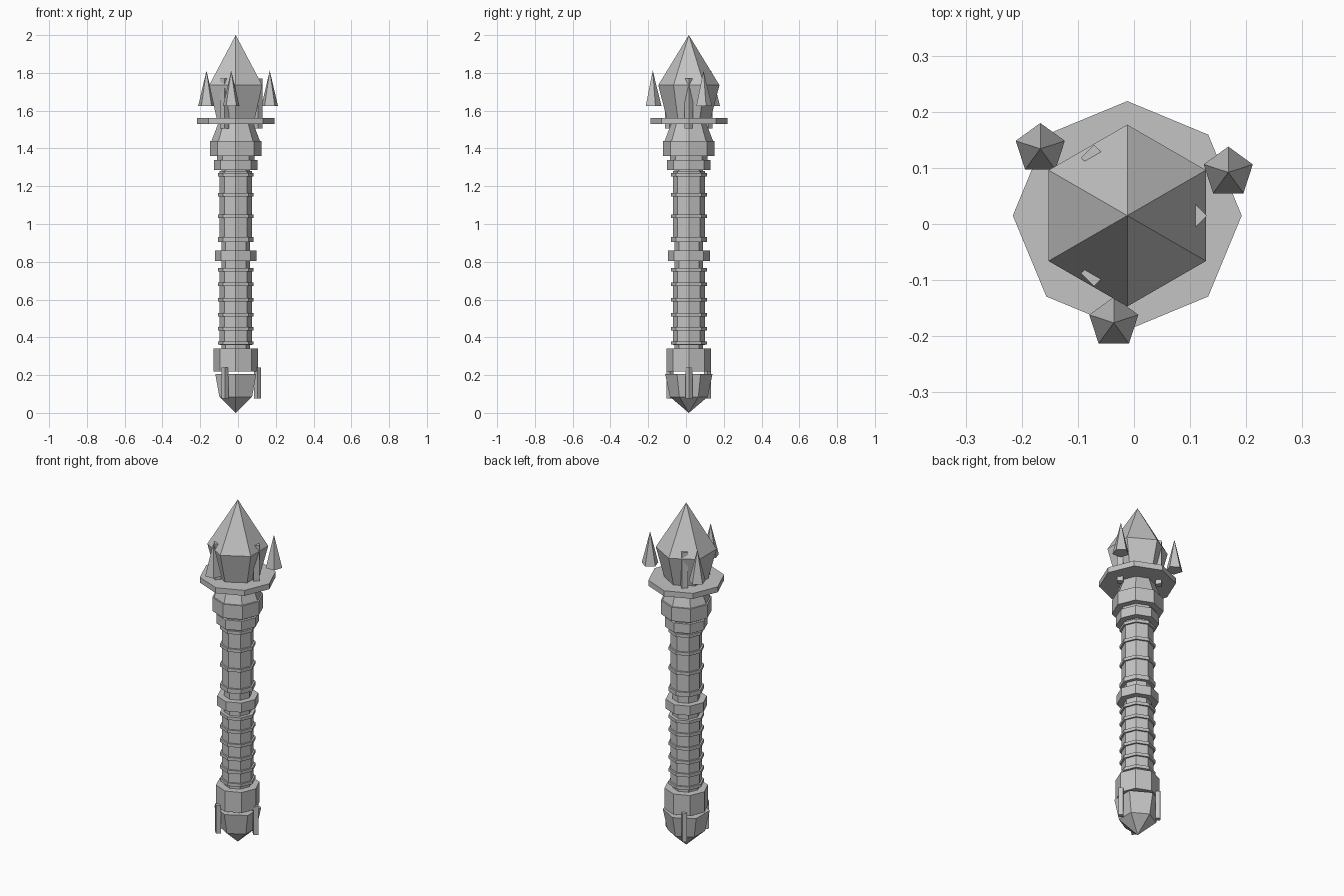
import bpy, bmesh, math

if "Cube" in bpy.data.objects:
    bpy.data.objects.remove(bpy.data.objects["Cube"])

CX, CY = -0.012, 0.015          # axis of the staff

stone = bpy.data.materials.new("stone grey")
stone.diffuse_color = (0.55, 0.55, 0.55, 1)
stone.use_nodes = True
stone.node_tree.nodes["Principled BSDF"].inputs["Base Color"].default_value = stone.diffuse_color


def lathe(name, sides, profile, x=CX, y=CY, turn=0.0):
    """Flat-sided solid from (radius, height) pairs; radius 0 makes a point."""
    bm = bmesh.new()
    rings = []
    for r, z in profile:
        if r == 0:
            rings.append([bm.verts.new((x, y, z))])
        else:
            angles = [math.radians(turn + 360 * i / sides) for i in range(sides)]
            rings.append([bm.verts.new((x + r * math.cos(a), y + r * math.sin(a), z))
                          for a in angles])
    for low, high in zip(rings, rings[1:]):
        for i in range(sides):
            j = (i + 1) % sides
            if len(low) == 1:
                bm.faces.new((low[0], high[j], high[i]))
            elif len(high) == 1:
                bm.faces.new((low[i], low[j], high[0]))
            else:
                bm.faces.new((low[i], low[j], high[j], high[i]))
    for ring in (rings[0], rings[-1]):
        if len(ring) > 1:
            bm.faces.new(ring)
    bmesh.ops.recalc_face_normals(bm, faces=bm.faces)
    mesh = bpy.data.meshes.new(name)
    bm.to_mesh(mesh)
    bm.free()
    mesh.materials.append(stone)
    obj = bpy.data.objects.new(name, mesh)
    bpy.context.collection.objects.link(obj)
    return obj


# Hexagonal pommel with pointed base, floating just under the shaft
lathe("pommel", 6, [(0, 0.0), (0.1, 0.085), (0.125, 0.205)], turn=90)

# Octagonal shaft core and grips
lathe("shaft_core", 8, [(0.075, 0.3), (0.075, 1.38)])
lathe("lower_grip", 8, [(0.085, 0.36), (0.085, 0.765)])
lathe("upper_grip", 8, [(0.085, 0.915), (0.085, 1.28)])

# Thin ridges around the grips
for i, z in enumerate((0.37, 0.445, 0.52, 0.6, 0.68, 0.757, 0.918, 1.04, 1.155, 1.26)):
    h = 0.013 if i == 6 else 0.009
    lathe(f"grip_ridge_{i + 1}", 8, [(0.095, z - h), (0.095, z + h)])

# Collars
for name, r, z0, z1 in (("bottom_collar", 0.117, 0.22, 0.34),
                        ("middle_collar", 0.111, 0.805, 0.86),
                        ("upper_collar", 0.115, 1.285, 1.34),
                        ("collar_step", 0.1, 1.335, 1.365),
                        ("head_collar", 0.137, 1.36, 1.44)):
    lathe(name, 8, [(r, z0), (r, z1)])

# Neck, disc and crystal head
lathe("neck", 8, [(0.128, 1.44), (0.09, 1.54)])
lathe("head_disc", 8, [(0.204, 1.53), (0.204, 1.562)])
lathe("crystal_head", 6, [(0.113, 1.545), (0.162, 1.735), (0, 2.0)], turn=90)

# Three square pins around the head and three around the pommel
for i in range(3):
    a = math.radians(120 * i)
    c, s = math.cos(a), math.sin(a)
    lathe(f"head_pin_{i + 1}", 4, [(0.023, 1.505), (0.023, 1.77)],
          CX + 0.119 * c, CY + 0.119 * s)
    lathe(f"pommel_pin_{i + 1}", 4, [(0.0185, 0.075), (0.0185, 0.24)],
          CX + 0.115 * c, CY + 0.115 * s)

# Floating five-sided shards
for i, (x, y) in enumerate(((-0.167, 0.134), (0.168, 0.092), (-0.036, -0.176))):
    lathe(f"shard_{i + 1}", 5, [(0.046, 1.625), (0, 1.812)], x, y, 90)
